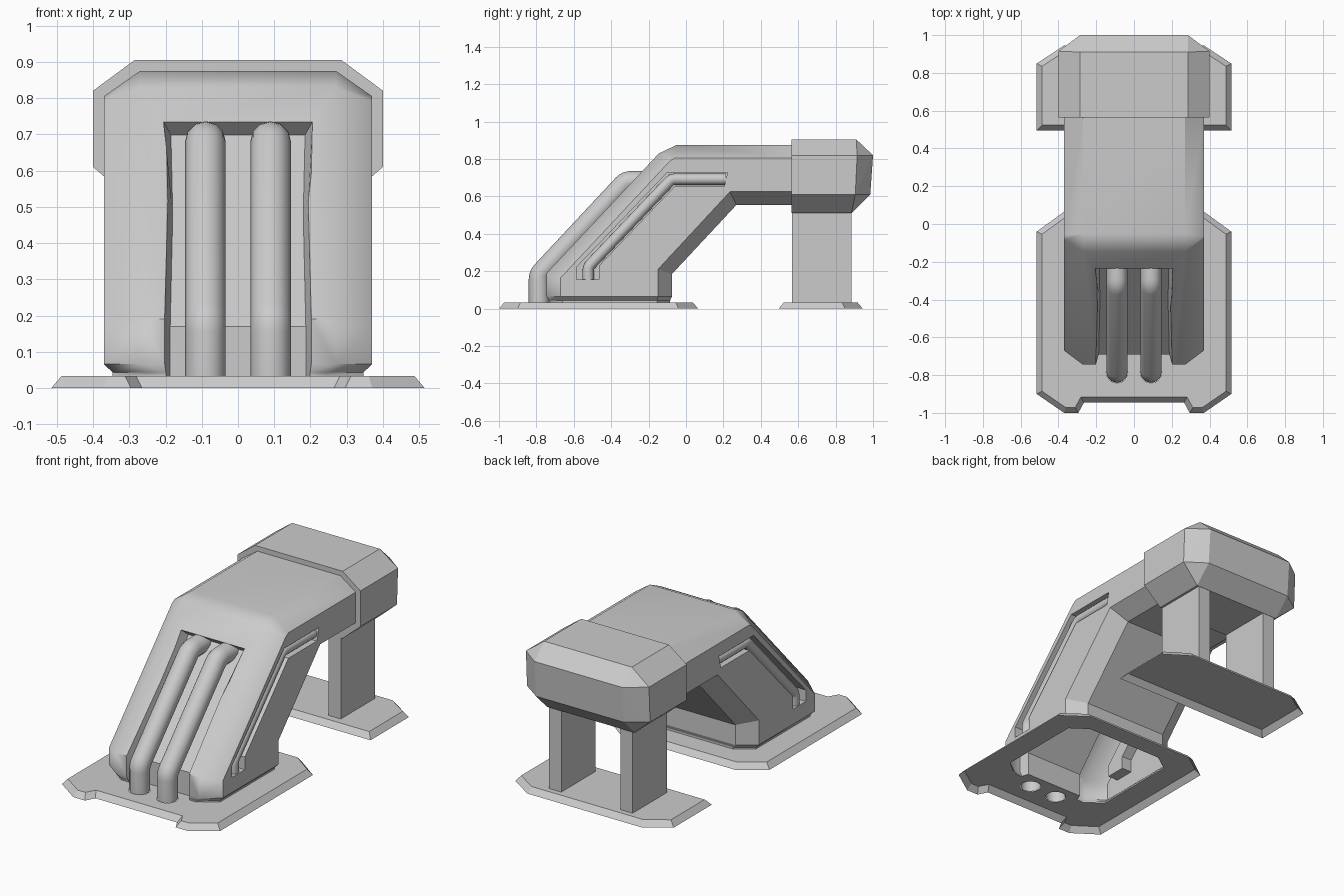
import bpy, bmesh
from math import radians
from mathutils import Vector

if "Cube" in bpy.data.objects:
    bpy.data.objects.remove(bpy.data.objects["Cube"])


def finish(name, bm):
    bmesh.ops.recalc_face_normals(bm, faces=bm.faces)
    me = bpy.data.meshes.new(name)
    bm.to_mesh(me)
    bm.free()
    ob = bpy.data.objects.new(name, me)
    bpy.context.collection.objects.link(ob)
    return ob


def activate(ob):
    bpy.ops.object.select_all(action='DESELECT')
    ob.select_set(True)
    bpy.context.view_layer.objects.active = ob


def loft(name, rings):
    """Closed solid through a list of equal-length rings."""
    bm = bmesh.new()
    vs = [[bm.verts.new(p) for p in r] for r in rings]
    n = len(rings[0])
    for a, b in zip(vs, vs[1:]):
        for i in range(n):
            j = (i + 1) % n
            bm.faces.new((a[i], a[j], b[j], b[i]))
    bm.faces.new(vs[0])
    bm.faces.new(vs[-1])
    bmesh.ops.remove_doubles(bm, verts=bm.verts, dist=1e-5)
    return finish(name, bm)


def cut(ob, cutter):
    m = ob.modifiers.new("cut", 'BOOLEAN')
    m.operation, m.solver, m.object = 'DIFFERENCE', 'EXACT', cutter
    activate(ob)
    bpy.ops.object.modifier_apply(modifier=m.name)
    bpy.data.objects.remove(cutter)


def open_up(ob, test):
    """Delete the hidden faces that pass the test."""
    bm = bmesh.new()
    bm.from_mesh(ob.data)
    bm.normal_update()
    bmesh.ops.delete(bm, geom=[f for f in bm.faces if test(f)], context='FACES')
    bm.to_mesh(ob.data)
    bm.free()


def mirrored(half):
    """Right half outline -> full symmetric outline."""
    return half + [(-x, *rest) for x, *rest in reversed(half)]


def inset(pts, d):
    """Move every edge of a counter-clockwise outline inward by d."""
    out, n = [], len(pts)
    for i in range(n):
        a, b, c = (Vector(pts[k % n]) for k in (i - 1, i, i + 1))
        u, v = (b - a).normalized(), (c - b).normalized()
        nu, nv = Vector((-u.y, u.x)), Vector((-v.y, v.x))
        out.append(tuple(b + (nu + nv) * (d / (1 + nu.dot(nv)))))
    return out


def plate(name, half, cutters=()):
    """Thin shell: top face and sloped rim, open underneath."""
    low = mirrored(half)
    ob = loft(name, [[(x, y, 0) for x, y in low],
                     [(x, y, .033) for x, y in inset(low, .028)]])
    for c in cutters:
        cut(ob, c)
    open_up(ob, lambda f: f.normal.z < .1)


def pipe(name, pts, radius, fillet):
    """Round tube along a path whose corners are rounded off."""
    pts = [Vector(p) for p in pts]
    path = [pts[0]]
    for a, b, c in zip(pts, pts[1:], pts[2:]):
        p, q = b + (a - b).normalized() * fillet, b + (c - b).normalized() * fillet
        path += [p.lerp(b, t / 4).lerp(b.lerp(q, t / 4), t / 4) for t in range(5)]
    path.append(pts[-1])
    cu = bpy.data.curves.new(name, 'CURVE')
    cu.dimensions, cu.bevel_depth, cu.bevel_resolution = '3D', radius, 4
    sp = cu.splines.new('POLY')
    sp.points.add(len(path) - 1)
    for s, p in zip(sp.points, path):
        s.co = (*p, 1)
    ob = bpy.data.objects.new(name, cu)
    bpy.context.collection.objects.link(ob)
    activate(ob)
    bpy.ops.object.convert(target='MESH')
    bpy.ops.object.shade_smooth_by_angle(angle=radians(40))


# Base plates; the front one has openings under the hollow body and the pipes
foot = mirrored([(.187, -.69), (.2, -.732), (.25, -.732),
                 (.345, -.66), (.345, -.155), (.25, -.085)])
cutters = [loft("foot_cutter", [[(x, y, z) for x, y in foot] for z in (-.1, .1)])]
for s in (-1, 1):
    bpy.ops.mesh.primitive_cylinder_add(vertices=16, radius=.057, depth=.2,
                                        location=(s * .09, -.785, 0))
    cutters.append(bpy.context.object)
plate("front_base_plate", [(.265, -.945), (.295, -1), (.37, -1),
      (.515, -.9), (.515, -.04), (.37, .065)], cutters)
plate("rear_base_plate", [(.515, .495), (.515, .85), (.37, .945)])

# Main body: chamfered section swept from foot to arm
# each station: half width, then (y, z) of top, top chamfer, low chamfer, underside
stations = [
    (.346, (-.733, .033), (-.66, .033), (-.155, .033), (-.085, .033)),
    (.346, (-.733, .043), (-.66, .043), (-.155, .043), (-.085, .043)),
    (.37, (-.745, .066), (-.67, .066), (-.15, .066), (-.075, .066)),
    (.37, (-.745, .19), (-.67, .165), (-.15, .21), (-.075, .185)),
    (.37, (-.145, .83), (-.085, .79), (.235, .625), (.27, .555)),
    (.37, (-.05, .875), (-.06, .805), (.235, .625), (.27, .555)),
    (.37, (.565, .875), (.565, .805), (.565, .625), (.565, .555)),
]
sections = [mirrored([(w - .1, *o), (w, *oc), (w, *ic), (w - .1, *i)])
            for w, o, oc, ic, i in stations]
body = loft("main_body", sections)

# Front channel with tapered walls: floor edge and a point outside per station
channel = [[(.187, -.69, -.05), (.245, -.9, -.05)],
           [(.187, -.69, .17), (.245, -.9, .24)],
           [(.18, -.4, .479), (.22, -.516, .586)],
           [(.185, -.195, .698), (.245, -.311, .805)]]
cut(body, loft("channel_cutter", [mirrored(r) for r in channel]))

# Side slots
slot = [(-.585, .155), (-.585, .222), (-.1, .728), (.222, .728),
        (.205, .655), (-.06, .655), (-.465, .23), (-.465, .155)]
for s in (-1, 1):
    cut(body, loft("slot_cutter", [[(s * x, y, z) for y, z in slot] for x in (.305, .5)]))

# Leave the body open underneath and where it meets the end cap
open_up(body, lambda f: all(v.co.z < .036 for v in f.verts)
        or all(v.co.y > .56 for v in f.verts))
activate(body)
bpy.ops.object.shade_smooth_by_angle(angle=radians(37))

# Front slope stays soft, arm and underside chamfers are crisp
bm = bmesh.new()
bm.from_mesh(body.data)
for e in bm.edges:
    m = (e.verts[0].co + e.verts[1].co) / 2
    if m.y > -.2 and not (m.y < 0 and m.z > .7) and e.calc_face_angle(0) > radians(20):
        e.smooth = False
bm.to_mesh(body.data)
bm.free()
body.modifiers.new("flat_large_faces", 'WEIGHTED_NORMAL').keep_sharp = True

# End cap: convex block with every corner chamfered, front face open around the arm
front = mirrored([(.285, .565, .905), (.4, .565, .82), (.4, .565, .61), (.285, .565, .51)])
back = mirrored([(.285, .91, .905), (.4, .915, .82), (.4, .905, .61), (.285, .885, .51),
                 (.285, .985, .61), (.285, 1, .82)])
bm = bmesh.new()
for p in front + back:
    bm.verts.new(p)
bmesh.ops.convex_hull(bm, input=bm.verts)
bmesh.ops.dissolve_limit(bm, angle_limit=.03, verts=bm.verts, edges=bm.edges)
bmesh.ops.delete(bm, geom=[f for f in bm.faces if all(v.co.y < .57 for v in f.verts)],
                 context='FACES')
a, b = ([bm.verts.new(p) for p in ring] for ring in (front, sections[-1]))
for i in range(8):
    j = (i + 1) % 8
    bm.faces.new((a[i], a[j], b[j], b[i]))
bmesh.ops.remove_doubles(bm, verts=bm.verts, dist=1e-4)
finish("end_cap", bm)

# Legs, front pipes and side pipes
for s, side in ((-1, "left"), (1, "right")):
    q = [(s * x, y) for x, y in ((.192, .566), (.272, .566), (.272, .884), (.192, .884))]
    leg = loft(side + "_rear_leg", [[(x, y, z) for x, y in q] for z in (.033, .515)])
    open_up(leg, lambda f: abs(f.normal.z) > .5)
    pipe(side + "_front_pipe", [(s * .09, -.785, .033), (s * .09, -.785, .18),
         (s * .09, -.318, .68), (s * .09, -.19, .68)], .056, .026)
    pipe(side + "_side_pipe", [(s * .335, -.523, .155), (s * .335, -.523, .222),
         (s * .335, -.077, .692), (s * .335, .213, .692)], .03, .02)
